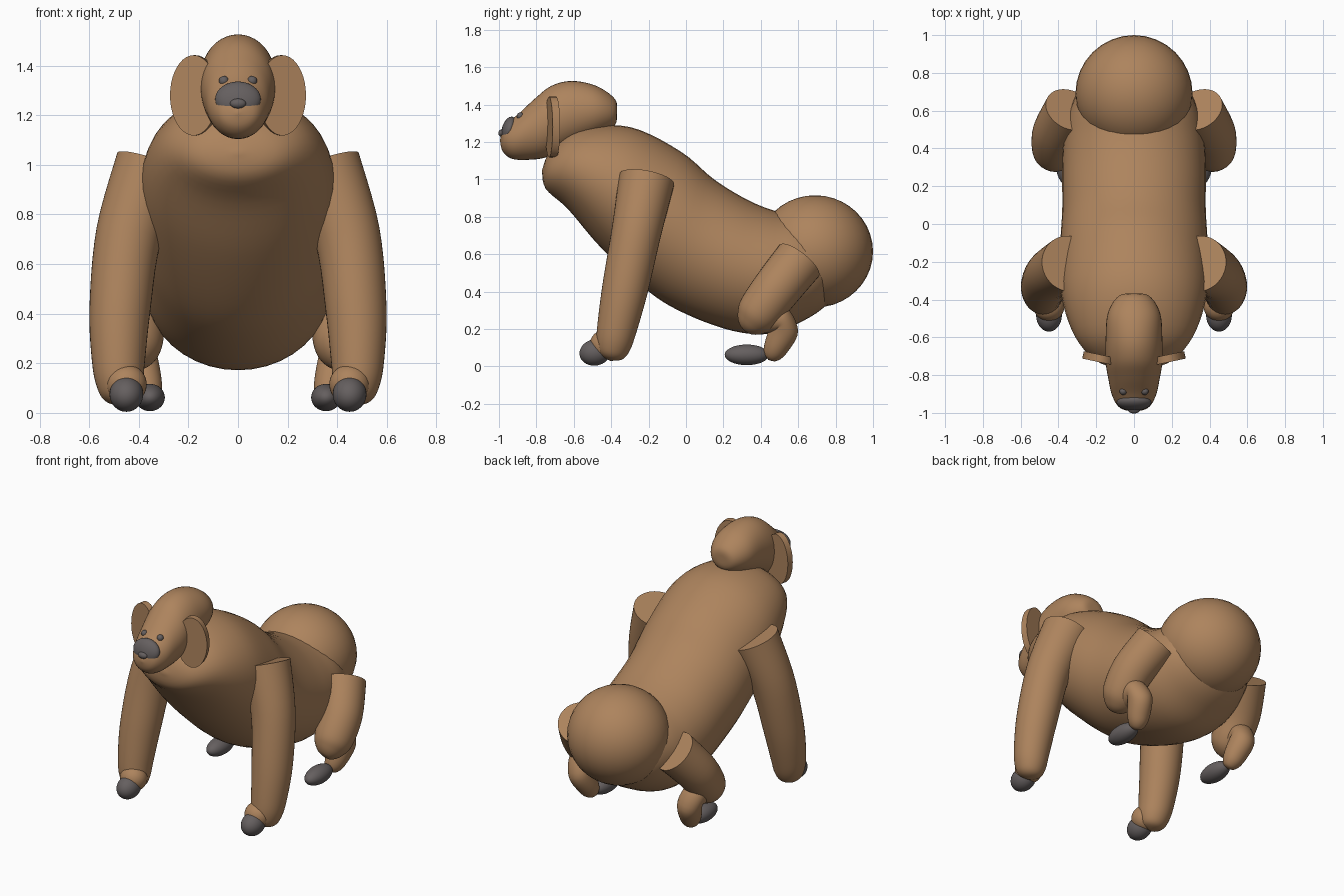
import bpy, bmesh, math
from mathutils import Vector, Matrix

if "Cube" in bpy.data.objects:
    bpy.data.objects.remove(bpy.data.objects["Cube"])


def material(name, rgb):
    m = bpy.data.materials.new(name)
    m.diffuse_color = (*rgb, 1)
    m.use_nodes = True
    m.node_tree.nodes["Principled BSDF"].inputs["Base Color"].default_value = m.diffuse_color
    return m


brown = material("brown fur", (0.42, 0.23, 0.11))
grey = material("dark grey skin", (0.13, 0.115, 0.115))


def finish(name, bm, mat, angle=50):
    bmesh.ops.remove_doubles(bm, verts=bm.verts, dist=1e-5)
    bmesh.ops.recalc_face_normals(bm, faces=bm.faces)
    me = bpy.data.meshes.new(name)
    bm.to_mesh(me)
    bm.free()
    ob = bpy.data.objects.new(name, me)
    bpy.context.collection.objects.link(ob)
    me.materials.append(mat)
    bpy.ops.object.select_all(action='DESELECT')
    ob.select_set(True)
    bpy.context.view_layer.objects.active = ob
    bpy.ops.object.shade_smooth_by_angle(angle=math.radians(angle))
    return ob


def loft(name, rings, mat, sides=40, steps=5):
    """Smooth skin through elliptical rings (centre, half axis u, half axis v)."""
    dense = []
    n = len(rings)
    for i in range(n - 1):
        p = [rings[max(i - 1, 0)], rings[i], rings[i + 1], rings[min(i + 2, n - 1)]]
        for s in range(steps + (i == n - 2)):
            t = s / steps
            w = (-t + 2*t*t - t**3, 2 - 5*t*t + 3*t**3, t + 4*t*t - 3*t**3, t**3 - t*t)
            dense.append([sum((p[k][j] * w[k] / 2 for k in range(4)), Vector((0, 0, 0)))
                          for j in range(3)])
    bm = bmesh.new()
    loops = []
    for c, u, v in dense:
        loops.append([bm.verts.new(c + u * math.cos(a) + v * math.sin(a))
                      for a in (2 * math.pi * k / sides for k in range(sides))])
    for a, b in zip(loops, loops[1:]):
        for k in range(sides):
            bm.faces.new((a[k], a[(k + 1) % sides], b[(k + 1) % sides], b[k]))
    bm.faces.new(loops[0])
    bm.faces.new(loops[-1])
    return finish(name, bm, mat)


def profile_rings(rows):
    """Rows: bottom (y, z), top (y, z), half width in x."""
    out = []
    for y0, z0, y1, z1, a in rows:
        b, t = Vector((0, y0, z0)), Vector((0, y1, z1))
        out.append(((b + t) / 2, Vector((a, 0, 0)), (t - b) / 2))
    return out


def tube_rings(points, side):
    """Points: x, y, z, radius."""
    ps = [Vector((p[0] * side, p[1], p[2])) for p in points]
    out = []
    for i, p in enumerate(ps):
        d = (ps[min(i + 1, len(ps) - 1)] - ps[max(i - 1, 0)]).normalized()
        u = (Vector((1, 0, 0)) - d * d.x).normalized()
        out.append((p, u * points[i][3], d.cross(u) * points[i][3]))
    return out


def ball(name, loc, radii, mat, tilt=0):
    bm = bmesh.new()
    bmesh.ops.create_uvsphere(bm, u_segments=32, v_segments=20, radius=1)
    bm.transform(Matrix.Translation(loc) @ Matrix.Rotation(tilt, 4, 'X')
                 @ Matrix.Diagonal((*radii, 1)))
    return finish(name, bm, mat)


# Torso and rump
loft("torso", profile_rings([
    (-0.77, 1.05, -0.77, 1.05, 0),
    (-0.75, 0.95, -0.72, 1.16, 0.18),
    (-0.63, 0.84, -0.57, 1.27, 0.31),
    (-0.45, 0.63, -0.30, 1.28, 0.385),
    (-0.20, 0.40, -0.03, 1.15, 0.39),
    (0.00, 0.28, 0.15, 1.00, 0.38),
    (0.25, 0.19, 0.33, 0.89, 0.38),
    (0.45, 0.175, 0.48, 0.83, 0.37),
    (0.61, 0.235, 0.62, 0.80, 0.335),
    (0.76, 0.34, 0.75, 0.75, 0.25),
    (0.88, 0.55, 0.88, 0.55, 0)]), brown)
ball("rump", (0, 0.69, 0.615), (0.31, 0.31, 0.30), brown)

# Head
loft("head", profile_rings([
    (-0.368, 1.36, -0.368, 1.36, 0),
    (-0.38, 1.29, -0.38, 1.43, 0.08),
    (-0.46, 1.24, -0.48, 1.50, 0.138),
    (-0.60, 1.18, -0.61, 1.526, 0.15),
    (-0.74, 1.12, -0.72, 1.50, 0.15),
    (-0.84, 1.105, -0.81, 1.43, 0.135),
    (-0.93, 1.11, -0.89, 1.355, 0.115),
    (-0.98, 1.15, -0.965, 1.29, 0.075),
    (-0.995, 1.21, -0.995, 1.21, 0)]), brown)

# Face
ball("muzzle_patch", (0, -0.945, 1.265), (0.092, 0.04, 0.072), grey, -0.25)
ball("nose", (0, -0.985, 1.247), (0.032, 0.018, 0.02), grey)

for side, label in ((-1, "right"), (1, "left")):
    ball(label + "_eye", (0.057 * side, -0.885, 1.338), (0.02, 0.02, 0.02), grey)

    # Ear: flat oval disc
    bm = bmesh.new()
    bmesh.ops.create_cone(bm, cap_ends=True, segments=40, radius1=1, radius2=1, depth=1)
    bm.transform(Matrix.Translation((0.175 * side, -0.713, 1.28))
                 @ Matrix.Rotation(math.radians(12) * side, 4, 'Z')
                 @ Matrix.Diagonal((0.097, 0.04, 0.162, 1))
                 @ Matrix.Rotation(math.pi / 2, 4, 'X'))
    finish(label + "_ear", bm, brown)

    # Arm, wrist and hand
    loft(label + "_arm", tube_rings([
        (0.345, -0.21, 1.00, 0.15), (0.44, -0.265, 0.72, 0.133),
        (0.476, -0.325, 0.42, 0.123), (0.482, -0.37, 0.20, 0.106),
        (0.475, -0.39, 0.10, 0.09), (0.47, -0.40, 0.05, 0.06),
        (0.47, -0.405, 0.03, 0)], side), brown)
    ball(label + "_wrist", (0.45 * side, -0.435, 0.115), (0.082, 0.08, 0.08), brown)
    ball(label + "_hand", (0.45 * side, -0.485, 0.075), (0.068, 0.085, 0.07), grey, 0.2)

    # Thigh, shin and foot
    loft(label + "_thigh", tube_rings([
        (0.34, 0.605, 0.565, 0.135), (0.41, 0.48, 0.41, 0.128),
        (0.42, 0.39, 0.29, 0.118), (0.41, 0.345, 0.235, 0.09),
        (0.405, 0.315, 0.205, 0.045), (0.40, 0.31, 0.20, 0)], side), brown)
    loft(label + "_shin", tube_rings([
        (0.41, 0.40, 0.25, 0.07), (0.41, 0.50, 0.255, 0.075),
        (0.395, 0.525, 0.20, 0.075), (0.37, 0.48, 0.10, 0.065),
        (0.36, 0.45, 0.05, 0.04), (0.36, 0.44, 0.035, 0)], side), brown)
    ball(label + "_foot", (0.355 * side, 0.325, 0.062), (0.06, 0.118, 0.055), grey)
